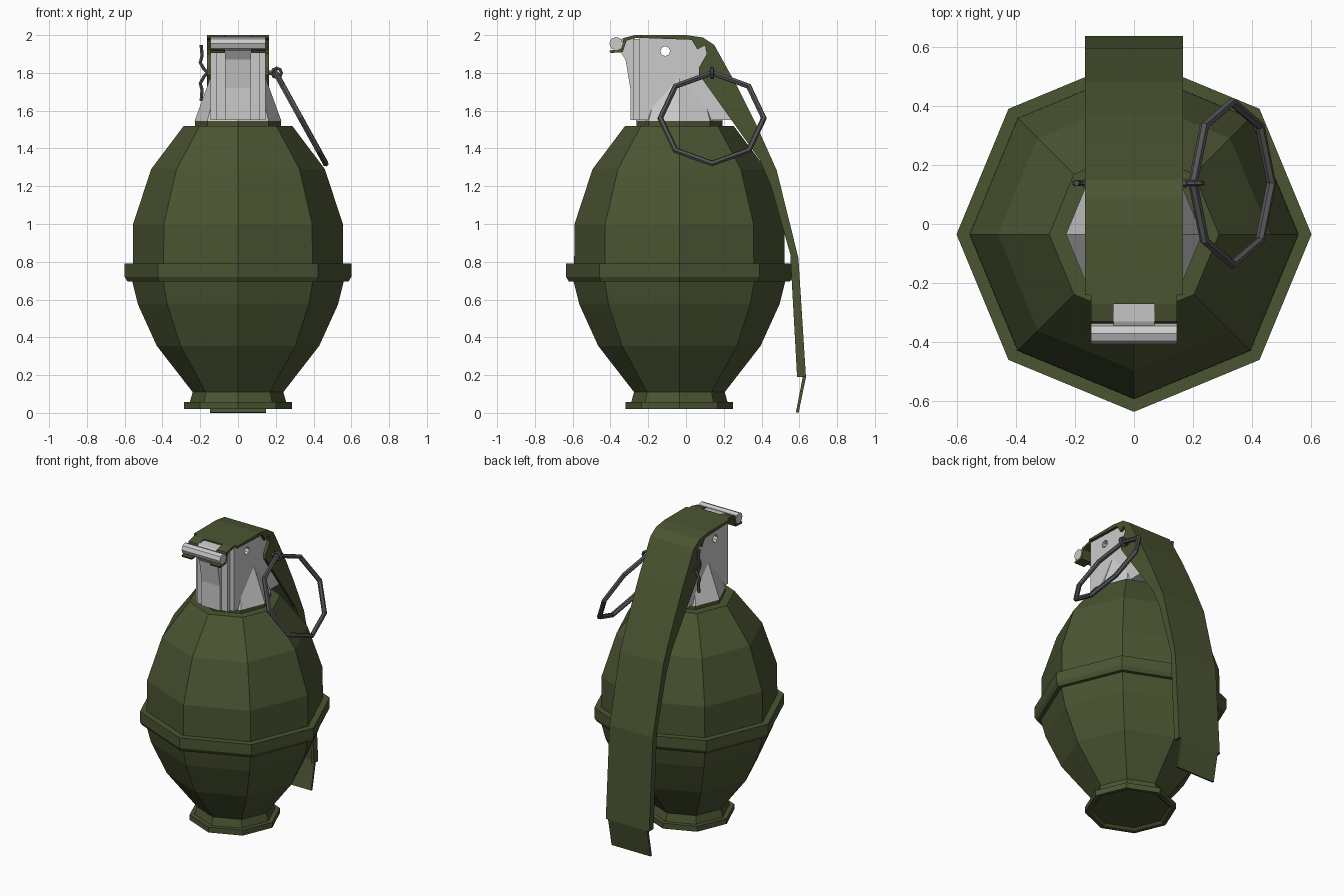
import bpy, bmesh, math
from mathutils import Vector

if "Cube" in bpy.data.objects:
    bpy.data.objects.remove(bpy.data.objects["Cube"])

CY = -0.035  # body axis in y


def material(name, rgb):
    m = bpy.data.materials.new(name)
    m.diffuse_color = (*rgb, 1)
    m.use_nodes = True
    m.node_tree.nodes["Principled BSDF"].inputs["Base Color"].default_value = m.diffuse_color
    return m


GREEN = material("olive_paint", (0.07, 0.09, 0.032))
DARK = material("dark_steel", (0.09, 0.09, 0.095))


def finish(name, bm, mat):
    bmesh.ops.recalc_face_normals(bm, faces=bm.faces)
    me = bpy.data.meshes.new(name)
    bm.to_mesh(me)
    bm.free()
    ob = bpy.data.objects.new(name, me)
    bpy.context.collection.objects.link(ob)
    if mat:
        me.materials.append(mat)
    return ob


def lathe(name, profile, mat=None, n=8):
    """Faceted solid of revolution about the body axis, capped both ends."""
    bm = bmesh.new()
    rings = [[bm.verts.new((r * math.cos(k * math.tau / n), CY + r * math.sin(k * math.tau / n), z))
              for k in range(n)] for r, z in profile]
    for a, b in zip(rings, rings[1:]):
        for k in range(n):
            j = (k + 1) % n
            bm.faces.new((a[k], a[j], b[j], b[k]))
    bm.faces.new(rings[0])
    bm.faces.new(rings[-1])
    return finish(name, bm, mat)


def prism(name, spans, mat=None):
    """Side outlines (y, z) extruded across x; spans = [(outline, x0, x1), ...]."""
    bm = bmesh.new()
    for pts, x0, x1 in spans:
        a = [bm.verts.new((x0, y, z)) for y, z in pts]
        b = [bm.verts.new((x1, y, z)) for y, z in pts]
        bm.faces.new(a)
        bm.faces.new(b)
        for k in range(len(pts)):
            j = (k + 1) % len(pts)
            bm.faces.new((a[k], a[j], b[j], b[k]))
    return finish(name, bm, mat)


def circle(y, z, r, n=8):
    return [(y + r * math.cos(k * math.tau / n), z + r * math.sin(k * math.tau / n)) for k in range(n)]


def wire(name, paths, radius, closed=False):
    cu = bpy.data.curves.new(name, 'CURVE')
    cu.dimensions = '3D'
    cu.bevel_depth = radius
    cu.bevel_resolution = 1
    cu.use_fill_caps = True
    for pts in paths:
        sp = cu.splines.new('POLY')
        sp.points.add(len(pts) - 1)
        for p, co in zip(sp.points, pts):
            p.co = (*co, 1)
        sp.use_cyclic_u = closed
        sp.use_smooth = False
    cu.materials.append(DARK)
    ob = bpy.data.objects.new(name, cu)
    bpy.context.collection.objects.link(ob)
    bpy.ops.object.select_all(action='DESELECT')
    bpy.context.view_layer.objects.active = ob
    ob.select_set(True)
    bpy.ops.object.convert(target='MESH')


# Body shell with foot, seam band and collar
lathe("body", [(0.24, 0.035), (0.26, 0.02), (0.285, 0.02), (0.285, 0.057), (0.255, 0.057),
               (0.24, 0.11), (0.43, 0.355), (0.53, 0.575), (0.56, 0.695), (0.585, 0.695),
               (0.6, 0.72), (0.6, 0.79), (0.557, 0.79), (0.555, 1.0), (0.46, 1.29),
               (0.287, 1.52), (0.228, 1.52), (0.228, 1.55)], GREEN)

# Fuze: flared base, stepped block and nose
lathe("fuze_base", [(0.23, 1.545), (0.148, 1.77)])
block = prism("fuze_block", [([(-0.25, 1.55), (-0.25, 1.985), (0.03, 1.985), (0.09, 1.965),
                               (0.13, 1.93), (0.15, 1.8), (0.28, 1.55)], -0.145, 0.145)])
cutter = prism("hole_cutter", [(circle(-0.11, 1.915, 0.026), -0.3, 0.3)])
cutter.hide_render = True
mod = block.modifiers.new("hole", 'BOOLEAN')
mod.object = cutter
mod.operation = 'DIFFERENCE'
mod.solver = 'EXACT'
bpy.context.view_layer.objects.active = block
bpy.ops.object.modifier_apply(modifier=mod.name)
bpy.data.objects.remove(cutter)
prism("fuze_nose", [
    ([(-0.28, 1.55), (-0.28, 1.98), (-0.24, 1.98), (-0.24, 1.55)], -0.115, 0.115),
    ([(-0.295, 1.55), (-0.295, 1.72), (-0.32, 1.87), (-0.36, 1.93), (-0.36, 1.97),
      (-0.33, 1.985), (-0.27, 1.99), (-0.27, 1.55)], -0.07, 0.07)])
prism("hinge_pin", [(circle(-0.37, 1.955, 0.036), -0.145, 0.145)])

# Safety lever: bent plate, side flanges, hooks and tip
outer = [(-0.27, 2.0), (0.0, 2.0), (0.09, 1.987), (0.15, 1.947), (0.27, 1.73),
         (0.37, 1.53), (0.48, 1.285), (0.595, 0.82), (0.635, 0.19)]
under = [(-0.27, 1.985), (0.0, 1.985), (0.085, 1.972), (0.138, 1.936), (0.255, 1.722),
         (0.355, 1.523), (0.465, 1.279), (0.578, 0.82), (0.618, 0.19)]
flange = [(0.588, 0.19), (0.552, 0.84), (0.45, 1.2), (0.39, 1.34), (0.07, 1.79), (0.07, 1.83),
          (0.11, 1.9), (0.10, 1.945), (0.06, 1.925), (0.03, 1.975), (-0.24, 1.985)]
tip = [(0.635, 0.19), (0.596, 0.0), (0.582, 0.003), (0.618, 0.19)]
hook = [(-0.27, 2.0), (-0.33, 1.985), (-0.345, 1.93), (-0.405, 1.918), (-0.40, 1.905),
        (-0.335, 1.91), (-0.315, 1.97), (-0.27, 1.985)]
side = [(-0.24, 2.0)] + outer[1:] + flange
spans = [(outer + under[::-1], -0.145, 0.145), (tip, -0.148, 0.148)]
for s in (-1, 1):
    spans += [(side, s * 0.145, s * 0.165), (hook, s * 0.07, s * 0.145)]
prism("safety_lever", spans, GREEN)

# Split pin: shaft, eye and bent legs
PY, PZ = 0.138, 1.80
wire("pin_shaft", [[(-0.17, PY, PZ), (0.18, PY, PZ)]], 0.014)
wire("pin_legs", [[(-0.16, PY, PZ), (-0.18, PY, PZ + s * 0.02), (-0.2, PY, PZ + s * 0.055),
                   (-0.19, PY, PZ + s * 0.09), (-0.195, PY, PZ + s * 0.148)] for s in (-1, 1)], 0.01)
wire("pin_eye", [[(0.205 + 0.025 * math.cos(a * math.tau / 8), PY, PZ + 0.025 * math.sin(a * math.tau / 8))
                  for a in range(8)]], 0.010, True)

# Pull ring, hanging outward from the eye
centre = Vector((0.332, PY, 1.56))
down = Vector((0.265, 0, -0.48)).normalized()
wire("pull_ring", [[centre + 0.274 * (math.cos(a * math.tau / 8) * down
                    + math.sin(a * math.tau / 8) * Vector((0, 1, 0))) for a in range(8)]], 0.016, True)
